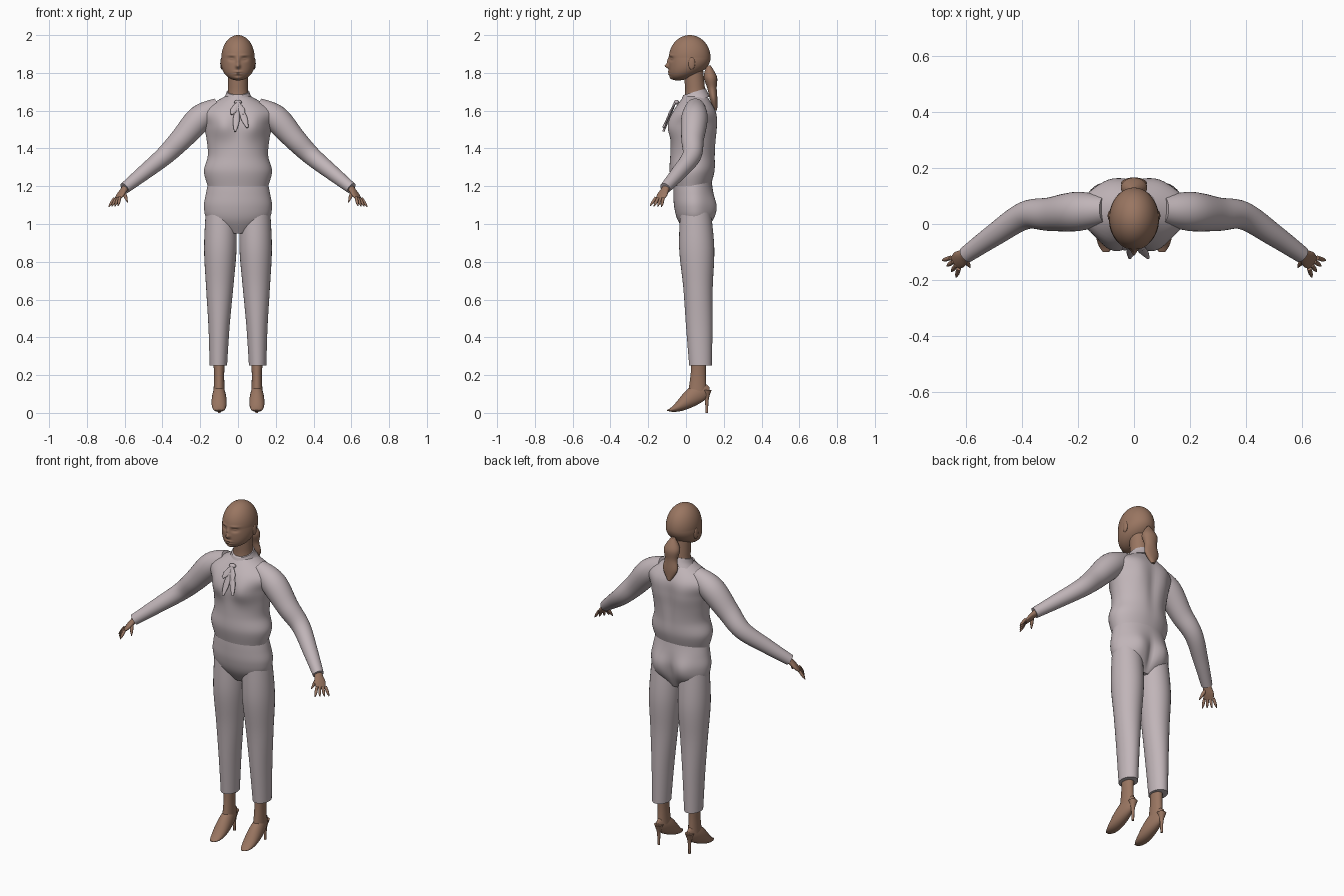
import bpy, bmesh, math
from mathutils import Vector

cube = bpy.data.objects.get("Cube")
if cube:
    bpy.data.objects.remove(cube, do_unlink=True)

FRONT, BACK = -1, 1
ACROSS, DEEP = Vector((1, 0, 0)), Vector((0, 1, 0))


def material(name, color):
    made = bpy.data.materials.new(name)
    made.use_nodes = True
    made.diffuse_color = (*color, 1)
    shader = made.node_tree.nodes["Principled BSDF"]
    shader.inputs["Base Color"].default_value = (*color, 1)
    return made


cloth = material("pale mauve cloth", (.53, .46, .48))
skin = material("warm brown skin", (.32, .18, .12))


def finish(part, color):
    part.data.materials.append(color)
    bpy.ops.object.select_all(action="DESELECT")
    part.select_set(True)
    bpy.context.view_layer.objects.active = part
    bpy.ops.object.shade_smooth_by_angle(angle=math.radians(55))
    return part


def ball(name, center, radii, color, segments=24):
    bpy.ops.mesh.primitive_uv_sphere_add(segments=segments, ring_count=segments, radius=1)
    part = bpy.context.object
    part.name = name
    for vert in part.data.vertices:
        vert.co = vert.co * Vector(radii) + Vector(center)
    return finish(part, color)


def column(start, end, sizes):
    """Evenly spaced rings along a straight axis; a size is a radius or a pair."""
    start, end = Vector(start), Vector(end)
    rings = []
    for i, size in enumerate(sizes):
        pair = size if isinstance(size, tuple) else (size, size)
        rings.append((*start.lerp(end, i / (len(sizes) - 1)), *pair))
    return rings


def smooth_path(rings, steps):
    """Catmull-Rom interpolation of the rings."""
    knots = [Vector(ring) for ring in rings]
    path = []
    for i, (here, ahead) in enumerate(zip(knots, knots[1:])):
        enter = (ahead - knots[max(i - 1, 0)]) / 2
        leave = (knots[min(i + 2, len(knots) - 1)] - here) / 2
        for k in range(steps):
            t = k / steps
            ease = t * t * (3 - 2 * t)
            path.append(here * (1 - ease) + ahead * ease
                        + enter * t * (1 - t) ** 2 - leave * t * t * (1 - t))
    return path + [knots[-1]]


def loft(name, rings, color, wide=None, sides=32, steps=6, shear=0):
    """Skin elliptical rings, kept level unless a wide axis is given."""
    path = smooth_path(rings, steps)
    bm = bmesh.new()
    loops = []
    for i, ring in enumerate(path):
        u, v = ACROSS, DEEP
        if wide:
            before, after = path[max(i - 1, 0)], path[min(i + 1, len(path) - 1)]
            tangent = Vector((after - before)[:3]).normalized()
            u = (wide - tangent * wide.dot(tangent)).normalized()
            v = tangent.cross(u)
        loop = []
        for k in range(sides):
            angle = math.tau * k / sides
            point = Vector(ring[:3])
            point += u * ring[3] * math.cos(angle) + v * ring[4] * math.sin(angle)
            point.z += shear * (point.y - ring[1])
            loop.append(bm.verts.new(point))
        loops.append(loop)
    for low, high in zip(loops, loops[1:]):
        for k in range(sides):
            bm.faces.new((low[k - 1], low[k], high[k], high[k - 1]))
    bm.faces.new(loops[0])
    bm.faces.new(loops[-1])
    bmesh.ops.recalc_face_normals(bm, faces=bm.faces)
    mesh = bpy.data.meshes.new(name)
    bm.to_mesh(mesh)
    bm.free()
    part = bpy.data.objects.new(name, mesh)
    bpy.context.collection.objects.link(part)
    return finish(part, color)


def bump(part, facing, x, z, depth, wide, tall):
    """Raise a soft mound, mirrored in x, on the front or back of a part."""
    for vert in part.data.vertices:
        p = vert.co
        weight = min(max(p.y * facing / .04, 0), 1)
        fall = ((abs(p.x) - x) / wide) ** 2 + ((p.z - z) / tall) ** 2
        p.y += facing * weight * depth * math.exp(-fall)


# Head: an egg whose lower half swings forward into the jaw
head = ball("head", (0, .02, 1.88), (.088, .11, .12), skin, segments=112)
for vert in head.data.vertices:
    drop = max((1.88 - vert.co.z) / .12, 0)
    vert.co.x *= 1 + drop / 5
    vert.co.y -= .06 * drop ** 2

# Face: nose and bridge, eye sockets and eyes, brows, lips, chin
bump(head, FRONT, x=0, z=1.836, depth=.02, wide=.011, tall=.012)
bump(head, FRONT, x=0, z=1.86, depth=.01, wide=.009, tall=.02)
bump(head, FRONT, x=.034, z=1.873, depth=-.011, wide=.017, tall=.011)
bump(head, FRONT, x=.034, z=1.873, depth=.006, wide=.011, tall=.005)
bump(head, FRONT, x=.035, z=1.893, depth=.004, wide=.022, tall=.006)
for lip in (1.806, 1.793):
    bump(head, FRONT, x=0, z=lip, depth=.007, wide=.02, tall=.005)
bump(head, FRONT, x=0, z=1.77, depth=.008, wide=.02, tall=.012)

# Neck and ponytail
loft("neck", column((0, .055, 1.63), (0, .04, 1.81), (.07, .055, .052, .052)), skin)
loft("ponytail", column((0, .12, 1.84), (0, .155, 1.6), (
    .01, (.046, .035), (.038, .025), (.045, .02), (.01, .01))), skin)

# Blouse and collar
blouse = loft("blouse", column((0, .03, 1.2), (0, .05, 1.68), (
    (.16, .1), (.18, .12), (.16, .12), (.165, .12), (.18, .12), (.19, .11), (.06, .06))),
    cloth, sides=64)
bump(blouse, FRONT, x=.08, z=1.52, depth=.03, wide=.06, tall=.07)
bump(blouse, BACK, x=.09, z=1.53, depth=.01, wide=.05, tall=.1)
bump(blouse, BACK, x=0, z=1.45, depth=-.01, wide=.03, tall=.15)
loft("collar", column((0, .045, 1.65), (0, .045, 1.7), ((.09, .08), .07, .06)),
     cloth, shear=.3)

# Neck bow
ball("bow_knot", (0, -.05, 1.645), (.02, .014, .012), cloth)
tail_sizes = [(width, .006) for width in (.006, .013, .017, .006)]
for x, bottom in ((.05, 1.51), (-.015, 1.49)):
    loft("bow_tail", column((0, -.055, 1.65), (x, -.12, bottom), tail_sizes), cloth, wide=ACROSS)
for x in (.03, -.035):
    loft("bow_loop", column((0, -.055, 1.645), (x, -.09, 1.58), tail_sizes), cloth, wide=ACROSS)

# Trouser top
pelvis = loft("trouser_top", column((0, .035, 1.23), (0, .05, .95), (
    (.155, .1), (.17, .105), (.18, .105), (.16, .09), (.07, .05))), cloth, sides=64)
bump(pelvis, BACK, x=.085, z=1.08, depth=.025, wide=.06, tall=.08)
bump(pelvis, BACK, x=0, z=1.04, depth=-.015, wide=.02, tall=.07)

for side, label in ((1, "left_"), (-1, "right_")):
    # Trouser leg and ankle
    foot = side * .1
    loft(label + "trouser_leg", column((side * .09, .05, 1.08), (side * .104, .077, .25), (
        (.08, .08), (.086, .093), (.072, .078), (.056, .07), (.046, .06))), cloth)
    loft(label + "ankle", column((foot, .07, .32), (foot, .06, .1), (
        (.035, .04), (.027, .04), (.03, .05))), skin)

    # High-heeled shoe: an arched sweep from heel to pointed toe
    shoe = []
    for i in range(13):
        t = .02 + .96 * i / 12
        rise = .013 + .055 * (1 + math.cos(math.pi * t))
        width = .04 * math.sin(math.pi * t ** 1.2) ** .5
        height = .05 * math.sin(math.pi * t ** .6)
        shoe.append((foot, .13 - .235 * t, rise, width, height))
    loft(label + "shoe", shoe, skin, wide=ACROSS, steps=3)
    loft(label + "shoe_heel", column((foot, .11, .12), (foot, .11, 0), (
        .025, .012, .008, .007)), skin, sides=16)

    # Sleeve
    arm = ((.1, .05, 1.62, .05), (.2, .045, 1.56, .07), (.3, .035, 1.45, .06),
           (.39, .03, 1.36, .05), (.5, -.04, 1.27, .04), (.6, -.11, 1.19, .03))
    loft(label + "sleeve", [(side * x, y, z, r, r) for x, y, z, r in arm], cloth, wide=DEEP)

    # Hand: palm, then fingers fanned across its edge, then thumb
    across = Vector((-side * .6, -.8, .1))
    wrist, knuckles = Vector((side * .59, -.1, 1.2)), Vector((side * .64, -.14, 1.13))
    loft(label + "palm", column(wrist, knuckles, (
        (.02, .018), (.024, .016), (.031, .013), (.025, .007))), skin, wide=across)
    for i in range(4):
        fan = i - 1.5
        root = knuckles + across * fan * .016
        root.z += .008
        tip = root + Vector((side * (.02 - .007 * fan), -.02 - .007 * fan, -.045))
        loft(label + "finger", column(root, tip, (.008, .008, .007, .002)),
             skin, wide=across, sides=12, steps=3)
    loft(label + "thumb", column((side * .608, -.12, 1.18), (side * .585, -.155, 1.115), (
        .011, .01, .008, .002)), skin, wide=across, sides=12, steps=3)

    # Ear
    ball(label + "ear", (side * .086, .03, 1.85), (.008, .018, .032), skin)
